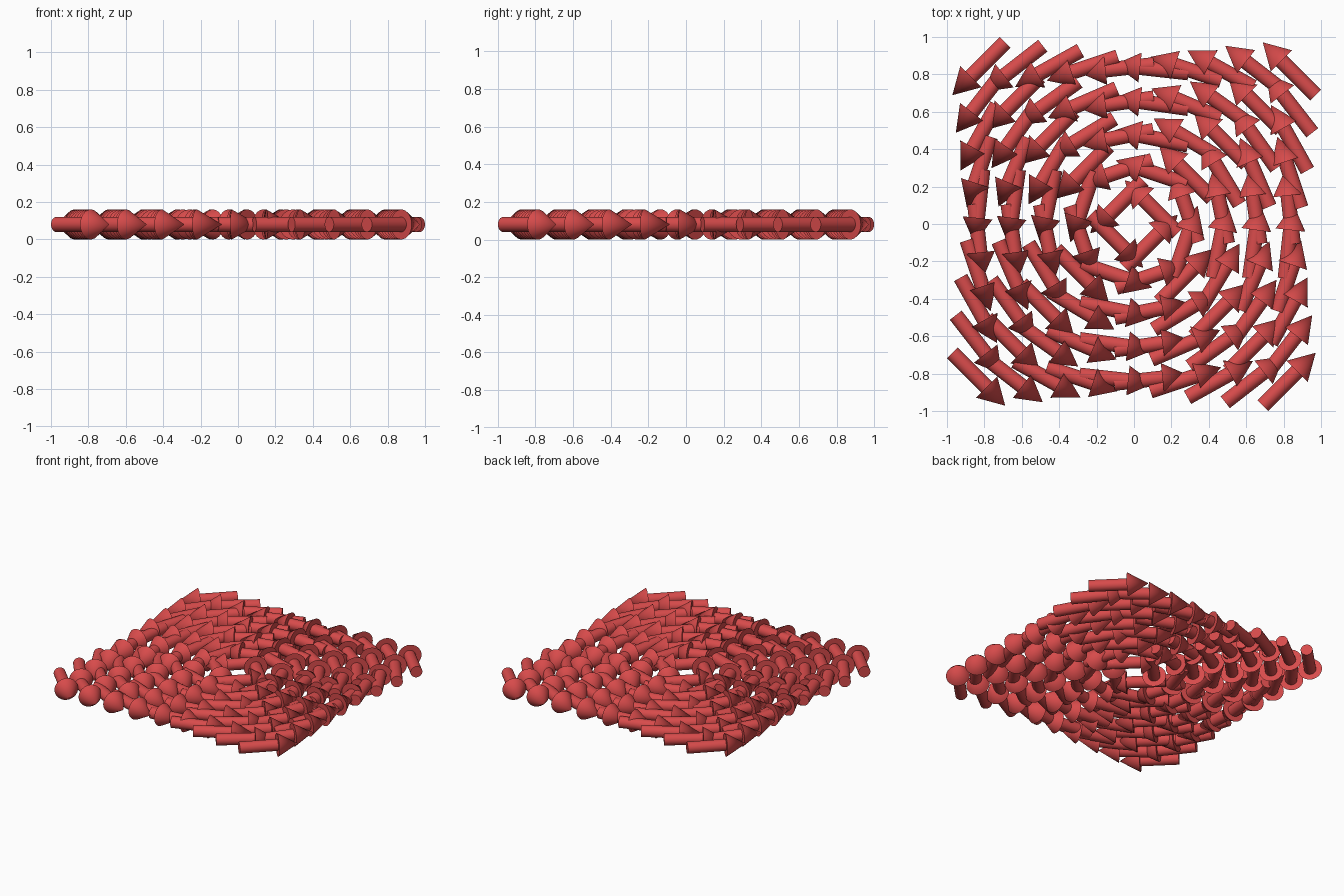
import bpy, bmesh, math
from mathutils import Matrix

if "Cube" in bpy.data.objects:
    bpy.data.objects.remove(bpy.data.objects["Cube"])

N = 10             # arrows per side of the grid
EDGE = 0.83        # centre of the outermost arrows
LENGTH = 0.40
HEAD = 0.14        # length of the cone
R_SHAFT, R_HEAD = 0.04, 0.08
SIDES = 32

red = bpy.data.materials.new("coral red")
red.diffuse_color = (0.68, 0.07, 0.07, 1)
red.use_nodes = True
red.node_tree.nodes["Principled BSDF"].inputs["Base Color"].default_value = red.diffuse_color


def arrow_mesh():
    """One arrow along +x, centred on its length."""
    bm = bmesh.new()
    turn = Matrix.Rotation(math.pi / 2, 4, 'Y')
    shaft = LENGTH - HEAD
    # shaft
    bmesh.ops.create_cone(bm, cap_ends=True, segments=SIDES, radius1=R_SHAFT, radius2=R_SHAFT,
                          depth=shaft,
                          matrix=Matrix.Translation((-HEAD / 2, 0, 0)) @ turn)
    # head
    bmesh.ops.create_cone(bm, cap_ends=True, segments=SIDES, radius1=R_HEAD, radius2=0,
                          depth=HEAD,
                          matrix=Matrix.Translation((shaft / 2, 0, 0)) @ turn)
    # smooth sides, flat caps with sharp rims
    for f in bm.faces:
        f.smooth = len(f.verts) <= 4
    for e in bm.edges:
        if len(e.link_faces) == 2 and e.calc_face_angle(0) > math.radians(40):
            e.smooth = False
    me = bpy.data.meshes.new("arrow")
    bm.to_mesh(me)
    bm.free()
    me.materials.append(red)
    return me


# square grid of arrows circling the centre anticlockwise
mesh = arrow_mesh()
step = 2 * EDGE / (N - 1)
for i in range(N):
    for j in range(N):
        x, y = -EDGE + i * step, -EDGE + j * step
        ob = bpy.data.objects.new(f"arrow_{i}_{j}", mesh)
        ob.location = (x, y, R_HEAD)
        ob.rotation_euler = (0, 0, math.atan2(x, -y))
        bpy.context.collection.objects.link(ob)
